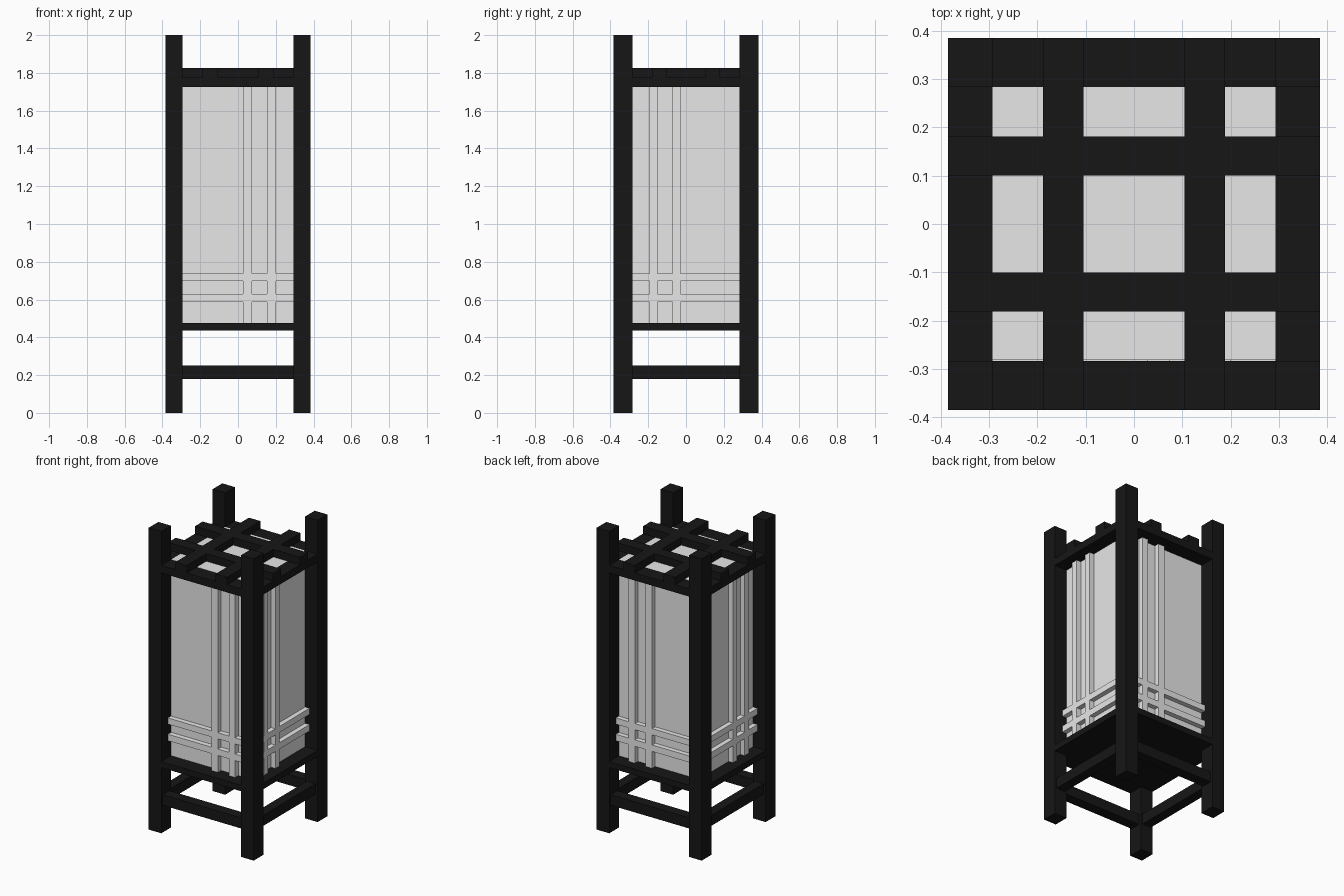
import bpy

cube = bpy.data.objects.get("Cube")
if cube:
    bpy.data.objects.remove(cube, do_unlink=True)


def make_material(name, color):
    mat = bpy.data.materials.new(name)
    mat.use_nodes = True
    mat.diffuse_color = color
    mat.node_tree.nodes["Principled BSDF"].inputs["Base Color"].default_value = color
    return mat


black_wood = make_material("black_wood", (0.008, 0.008, 0.008, 1))
paper = make_material("pale_paper", (0.8, 0.8, 0.8, 1))


def box(name, xs, ys, zs, mat):
    """Box from its (min, max) range on each axis."""
    ranges = (xs, ys, zs)
    bpy.ops.mesh.primitive_cube_add(size=1, location=[(a + b) / 2 for a, b in ranges])
    obj = bpy.context.object
    obj.name = name
    obj.scale = [abs(b - a) for a, b in ranges]
    bpy.ops.object.transform_apply(location=False, rotation=False, scale=True)
    obj.data.materials.append(mat)
    return obj


def span(sign, a, b):
    return (sign * a, sign * b)


OUT = 0.385                 # outer face of the frame
IN_X, IN_Y = 0.293, 0.284   # inner faces of the posts
RAIL_Z = (1.725, 1.775)
BEAM_Z = (1.775, 1.825)
LOW_Z = (0.18, 0.25)
FLOOR_Z = (0.435, 0.475)
BAR = 0.032                 # how far the slats stand off the paper
SLAT_ROWS = ((0.587, 0.63), (0.697, 0.738))
SLAT_X = ((0.027, 0.074), (0.154, 0.2))
SLAT_Y = ((-0.194, -0.15), (-0.072, -0.028))
slat_z = (FLOOR_Z[1], RAIL_Z[0])

# Corner posts
for sx in (-1, 1):
    for sy in (-1, 1):
        box("corner_post", span(sx, IN_X, OUT), span(sy, IN_Y, OUT), (0, 2), black_wood)

# Paper body and the floor board it stands on
box("paper_body", (-IN_X, IN_X), (-0.282, IN_Y), (FLOOR_Z[1], RAIL_Z[1]), paper)
box("floor_board", (-IN_X, IN_X), (-OUT, OUT), FLOOR_Z, black_wood)
for s in (-1, 1):
    box("floor_board_side", span(s, IN_X, OUT), (-IN_Y, IN_Y), FLOOR_Z, black_wood)

for s in (-1, 1):
    # Top rails, low stretchers and roof lattice
    box("top_rail_x", (-IN_X, IN_X), span(s, IN_Y, OUT), RAIL_Z, black_wood)
    box("top_rail_y", span(s, IN_X, OUT), (-IN_Y, IN_Y), RAIL_Z, black_wood)
    box("stretcher_x", (-IN_X, IN_X), span(s, 0.3, 0.37), LOW_Z, black_wood)
    box("stretcher_y", span(s, 0.305, 0.37), (-IN_Y, IN_Y), LOW_Z, black_wood)
    box("lattice_beam_x", (-OUT, OUT), span(s, 0.1, 0.181), BEAM_Z, black_wood)
    box("lattice_beam_y", span(s, 0.105, 0.189), (-OUT, OUT), BEAM_Z, black_wood)

    # Slats on the paper, front and back then both sides
    face_y = span(s, IN_Y - 0.01, IN_Y + BAR)
    face_x = span(s, IN_X - 0.01, IN_X + BAR)
    for xs in SLAT_X:
        box("upright_slat", xs, face_y, slat_z, paper)
    for ys in SLAT_Y:
        box("upright_slat_side", face_x, ys, slat_z, paper)
    for zs in SLAT_ROWS:
        box("cross_slat", (-IN_X, IN_X), face_y, zs, paper)
        box("cross_slat_side", face_x, (-IN_Y, IN_Y), zs, paper)
